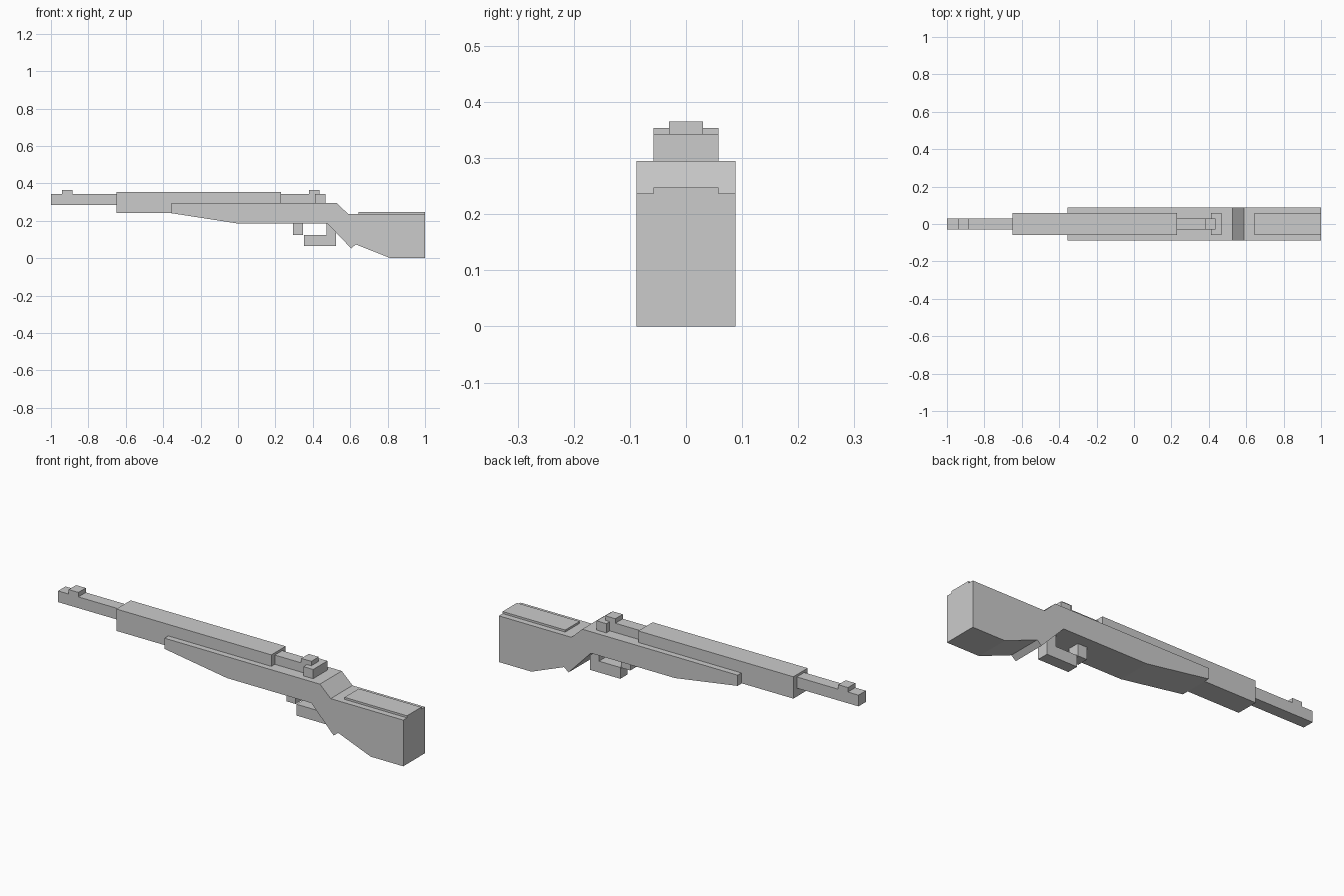
import bpy

if "Cube" in bpy.data.objects:
    bpy.data.objects.remove(bpy.data.objects["Cube"])


def prism(name, profile, half_width):
    """Extrude an x-z outline symmetrically across y = 0."""
    n = len(profile)
    verts = [(x, y, z) for y in (-half_width, half_width) for x, z in profile]
    faces = [tuple(range(n)), tuple(range(2 * n - 1, n - 1, -1))]
    faces += [(i, i + n, (i + 1) % n + n, (i + 1) % n) for i in range(n)]
    mesh = bpy.data.meshes.new(name)
    mesh.from_pydata(verts, [], faces)
    obj = bpy.data.objects.new(name, mesh)
    bpy.context.collection.objects.link(obj)
    return obj


def box(name, x0, x1, z0, z1, half_width):
    return prism(name, [(x0, z0), (x1, z0), (x1, z1), (x0, z1)], half_width)


NARROW, MEDIUM, WIDE = 0.03, 0.058, 0.0885

# Stock with tapered fore-end, grip and butt
prism("stock", [
    (-0.355, 0.24), (0.0, 0.185), (0.478, 0.185), (0.605, 0.052),
    (0.63, 0.073), (0.815, 0.0), (1.0, 0.0), (1.0, 0.237),
    (0.588, 0.237), (0.527, 0.295), (-0.355, 0.295)], WIDE)
box("cheek_rest", 0.645, 1.0, 0.227, 0.2475, MEDIUM)

# Barrel and upper guard
box("barrel", -1.0, 0.44, 0.285, 0.3425, NARROW)
box("hand_guard", -0.65, 0.23, 0.242, 0.354, MEDIUM)

# Sights and rear block
box("front_sight", -0.94, -0.885, 0.335, 0.3655, NARROW)
box("rear_sight", 0.38, 0.437, 0.335, 0.3655, NARROW)
box("rear_block", 0.412, 0.467, 0.29, 0.3425, MEDIUM)

# Trigger guard: front post and L-shaped rear piece
box("guard_front_post", 0.295, 0.348, 0.123, 0.195, NARROW)
prism("guard_loop", [
    (0.352, 0.065), (0.525, 0.065), (0.525, 0.19),
    (0.473, 0.19), (0.473, 0.123), (0.352, 0.123)], NARROW)
